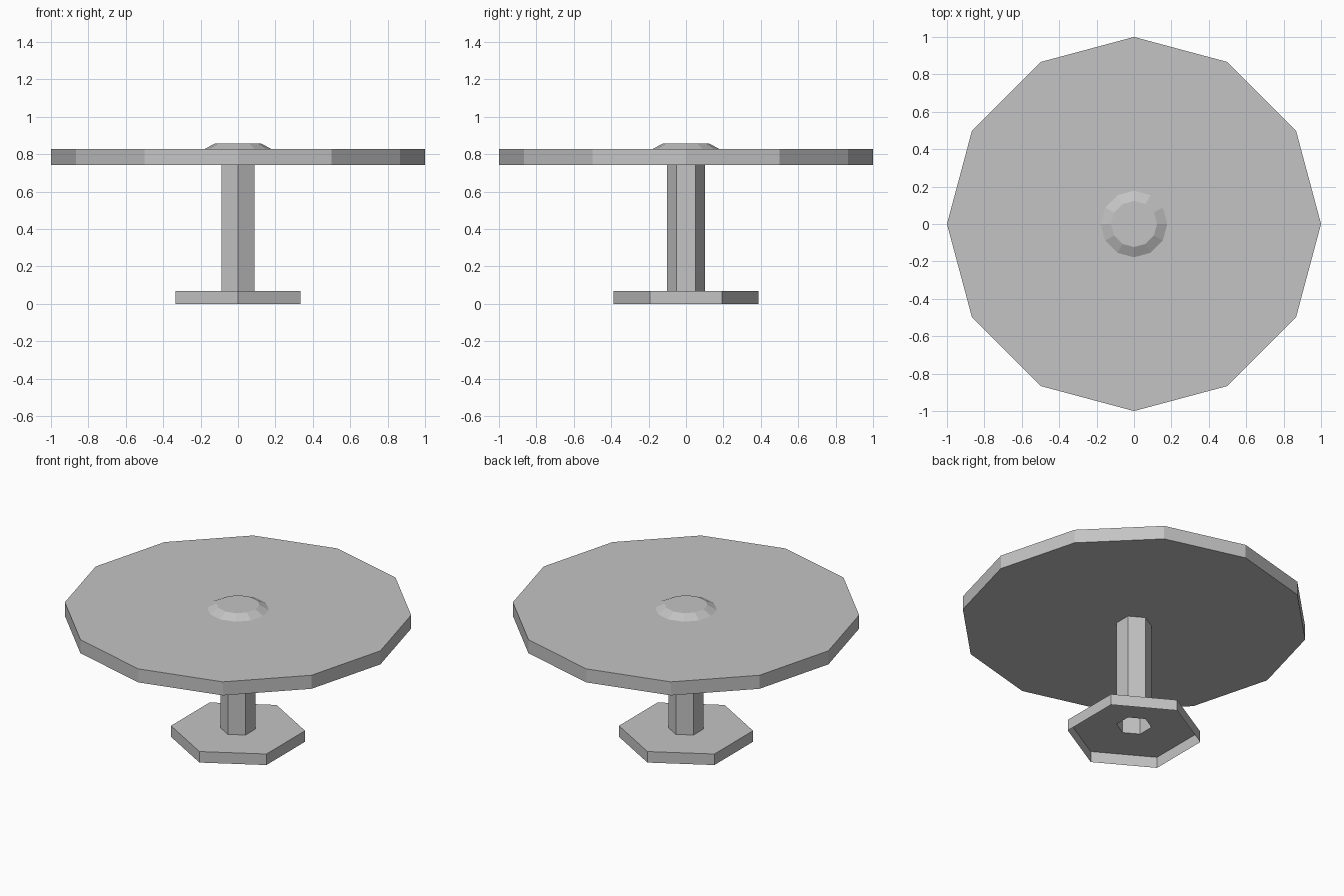
import bpy, bmesh
from math import cos, sin, pi

cube = bpy.data.objects.get("Cube")
if cube:
    bpy.data.objects.remove(cube, do_unlink=True)

GREY = (0.55, 0.55, 0.55, 1)
mat = bpy.data.materials.new("plain grey")
mat.use_nodes = True
mat.diffuse_color = GREY
bsdf = next(n for n in mat.node_tree.nodes if n.type == "BSDF_PRINCIPLED")
bsdf.inputs["Base Color"].default_value = GREY


def turned(name, sides, profile, cap_bottom=False, cap_top=False):
    """Flat-sided shell from (radius, height) rings, with a corner on the y axis."""
    bm = bmesh.new()
    rings = []
    for r, z in profile:
        angles = [pi / 2 + 2 * pi * i / sides for i in range(sides)]
        rings.append([bm.verts.new((r * cos(a), r * sin(a), z)) for a in angles])
    for low, high in zip(rings, rings[1:]):
        for i in range(sides):
            j = (i + 1) % sides
            bm.faces.new((low[i], low[j], high[j], high[i]))
    if cap_bottom:
        bm.faces.new(rings[0][::-1])
    if cap_top:
        bm.faces.new(rings[-1])
    mesh = bpy.data.meshes.new(name)
    bm.to_mesh(mesh)
    bm.free()
    mesh.materials.append(mat)
    obj = bpy.data.objects.new(name, mesh)
    bpy.context.collection.objects.link(obj)
    return obj


BASE_TOP, TABLE_LOW, TABLE_TOP = 0.07, 0.743, 0.829
COLUMN_R = 0.102

# Hollow hexagonal foot, open below, with a hole into the column
turned("foot", 6, [(0.387, 0), (0.387, BASE_TOP), (COLUMN_R, BASE_TOP)])

# Hollow hexagonal column
turned("column", 6, [(COLUMN_R, BASE_TOP), (COLUMN_R, TABLE_LOW)])

# Twelve-sided table top
turned("table_top", 12, [(1, TABLE_LOW), (1, TABLE_TOP)], True, True)

# Low bevelled boss in the middle of the table
turned("centre_boss", 12, [(0.178, TABLE_TOP), (0.123, 0.857)], cap_top=True)
